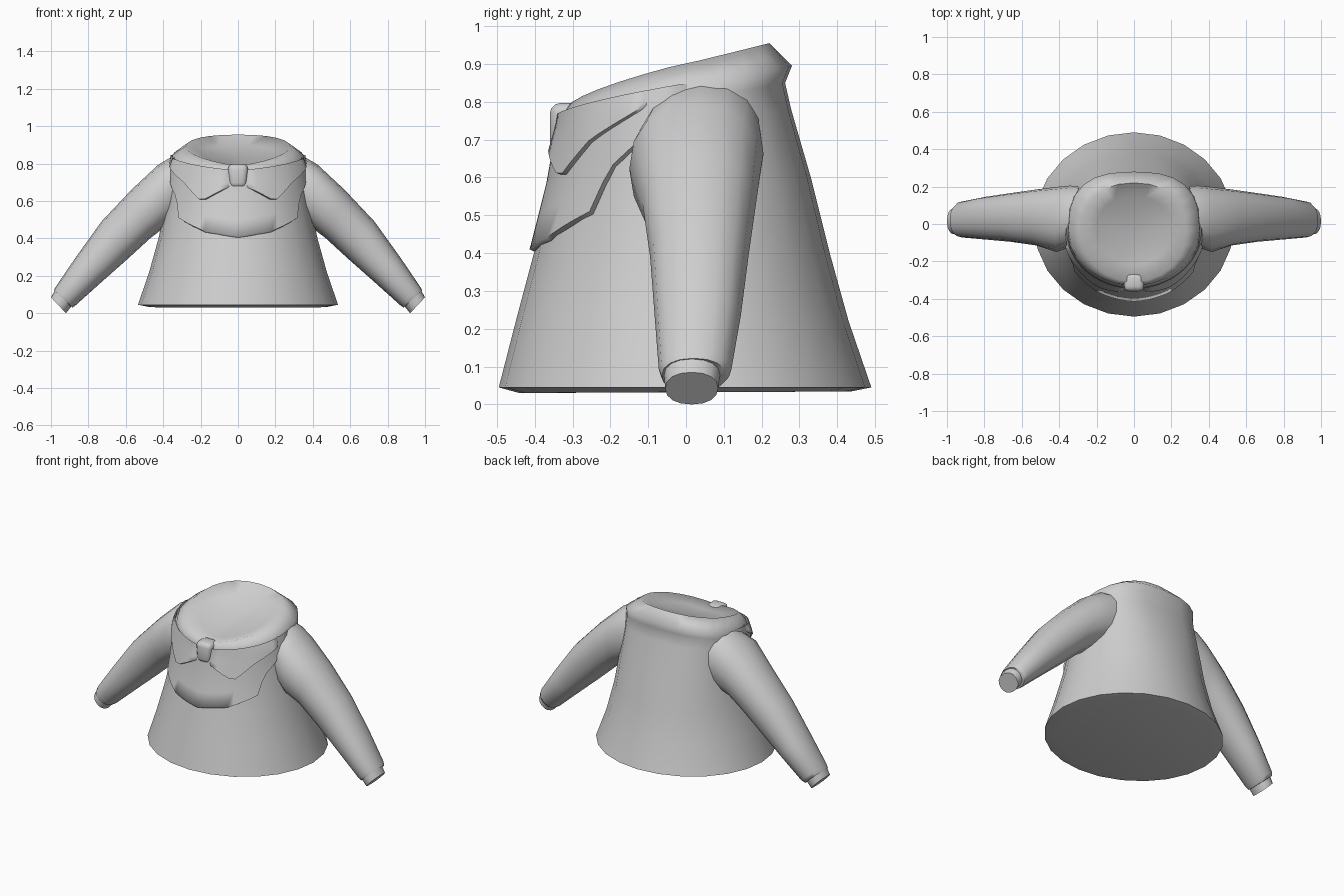
import bpy, bmesh, math
from mathutils import Vector

if "Cube" in bpy.data.objects:
    bpy.data.objects.remove(bpy.data.objects["Cube"])

grey = bpy.data.materials.new("plain grey cloth")
grey.diffuse_color = (0.62, 0.62, 0.62, 1)
grey.use_nodes = True
grey.node_tree.nodes["Principled BSDF"].inputs["Base Color"].default_value = grey.diffuse_color


def finish(name, bm, angle=40):
    bmesh.ops.recalc_face_normals(bm, faces=bm.faces)
    mesh = bpy.data.meshes.new(name)
    bm.to_mesh(mesh)
    bm.free()
    mesh.materials.append(grey)
    ob = bpy.data.objects.new(name, mesh)
    bpy.context.collection.objects.link(ob)
    bpy.ops.object.select_all(action='DESELECT')
    ob.select_set(True)
    bpy.context.view_layer.objects.active = ob
    bpy.ops.object.shade_smooth_by_angle(angle=math.radians(angle))
    return ob


def bridge(bm, rows, closed=True):
    for a, b in zip(rows, rows[1:]):
        n = len(a)
        for i in range(n if closed else n - 1):
            j = (i + 1) % n
            bm.faces.new((a[i], a[j], b[j], b[i]))


def power(v, e):
    return math.copysign(abs(v) ** e, v)


# Torso rings: half width, front y, back y, front z, back z, back squareness
RINGS = [(.535, -.495, .49, .045, .045, 1), (.475, -.45, .43, .22, .22, 1),
         (.425, -.402, .38, .40, .40, .95), (.385, -.358, .33, .58, .60, .85),
         (.36, -.338, .278, .70, .78, .75), (.355, -.332, .262, .73, .85, .72),
         (.35, -.33, .28, .765, .895, .75), (.28, -.31, .22, .79, .955, .88)]


def ring_point(ring, a):
    """Point on a tilted ring, angle measured from the front."""
    w, yf, yb, zf, zb, e = ring
    s, c = math.sin(a), math.cos(a)
    t = (1 - c) / 2
    if c < 0:
        s, c = power(s, e), power(c, e)
    return Vector((w * s, (yf + yb) / 2 - (yb - yf) / 2 * c,
                   zf + (zb - zf) * t ** .7))


def surface_point(a, z, offset):
    """Point on the torso at a given angle and height, pushed outwards."""
    pts = [ring_point(r, a) for r in RINGS[:7]]
    for p, q in zip(pts, pts[1:]):
        if z <= q.z + 1e-6:
            break
    s = p.lerp(q, min(1, max(0, (z - p.z) / (q.z - p.z))))
    s += Vector((math.sin(a), -math.cos(a), 0)) * offset
    return s


# Torso with turned-under hem, back collar roll and dished neck opening
bm = bmesh.new()
N = 24
HEM = [(.47, -.44, .435, .03, .034, 1)]
INNER = [(.2, -.22, .15, .785, .9, .9)]
rows = [[bm.verts.new(ring_point(r, 2 * math.pi * i / N)) for i in range(N)]
        for r in HEM + RINGS + INNER]
bridge(bm, rows)
bm.faces.new(rows[0])
centre = bm.verts.new((0, -.05, .835))
for i in range(N):
    bm.faces.new((rows[-1][i], rows[-1][(i + 1) % N], centre))
finish("torso", bm, 75)


# Cloth layers lying on the chest, defined by their lower edge
def cloth(name, edge, low_off, high_off, side=1, steps=14, levels=4):
    bm = bmesh.new()
    cols = []
    for i in range(steps + 1):
        deg = edge[0][0] + (edge[-1][0] - edge[0][0]) * i / steps
        for (d0, z0), (d1, z1) in zip(edge, edge[1:]):
            if deg <= d1 + 1e-6:
                break
        low = z0 + (z1 - z0) * (deg - d0) / (d1 - d0)
        a = math.radians(deg) * side
        top = ring_point(RINGS[6], a).z
        col = [surface_point(a, low - .01, -.01)]
        for k in range(levels + 1):
            off = low_off + (high_off - low_off) * k / levels
            if i in (0, steps):
                off = -.01
            col.append(surface_point(a, low + (top - low) * k / levels, off))
        cols.append([bm.verts.new(p) for p in col])
    bridge(bm, cols, closed=False)
    return finish(name, bm, 80)


half = [(0, .41), (25, .44), (50, .51), (57, .62), (75, .71), (95, .79)]
cloth("chest_flap", [(-d, z) for d, z in half[:0:-1]] + half,
      .014, .01, steps=38)
for side, tag in ((1, "right"), (-1, "left")):
    cloth("lapel_" + tag, [(4, .69), (29, .60), (48, .70), (80, .80)],
          .026, .014, side)

# Rounded knot at the throat
bm = bmesh.new()
bmesh.ops.create_cube(bm, size=1)
for v in bm.verts:
    wide = .056 if v.co.z > 0 else .045
    v.co = Vector((math.copysign(wide, v.co.x), -.31 + v.co.y * .1,
                   .733 + v.co.z * .128))
bmesh.ops.bevel(bm, geom=bm.edges[:], offset=.028, segments=3,
                profile=.5, affect='EDGES')
finish("throat_knot", bm, 80)

# Sleeve sections: top (x, z), bottom (x, z), front y, back y
SLEEVE = [((.24, .87), (.28, .52), -.09, .20),
          ((.34, .845), (.345, .48), -.125, .205),
          ((.425, .795), (.405, .45), -.15, .198),
          ((.57, .66), (.47, .40), -.115, .185),
          ((.73, .49), (.59, .29), -.095, .165),
          ((.87, .295), (.72, .175), -.083, .145),
          ((.975, .14), (.865, .045), -.072, .12),
          ((.985, .122), (.885, .03), -.064, .105),
          ((.98, .12), (.892, .035), -.058, .09),
          ((1.0, .085), (.92, .0), -.055, .085)]
for side, tag in ((1, "right"), (-1, "left")):
    bm = bmesh.new()
    rows = []
    for (tx, tz), (bx, bz), yf, yb in SLEEVE:
        row = []
        for i in range(16):
            a = 2 * math.pi * i / 16
            c, s = power(math.cos(a), .9), power(math.sin(a), .9)
            row.append(bm.verts.new((
                side * ((tx + bx) / 2 + (tx - bx) / 2 * c),
                (yf + yb) / 2 + (yb - yf) / 2 * s,
                (tz + bz) / 2 + (tz - bz) / 2 * c)))
        rows.append(row)
    bridge(bm, rows)
    bm.faces.new(rows[0])
    bm.faces.new(rows[-1])
    finish("sleeve_" + tag, bm, 60)
